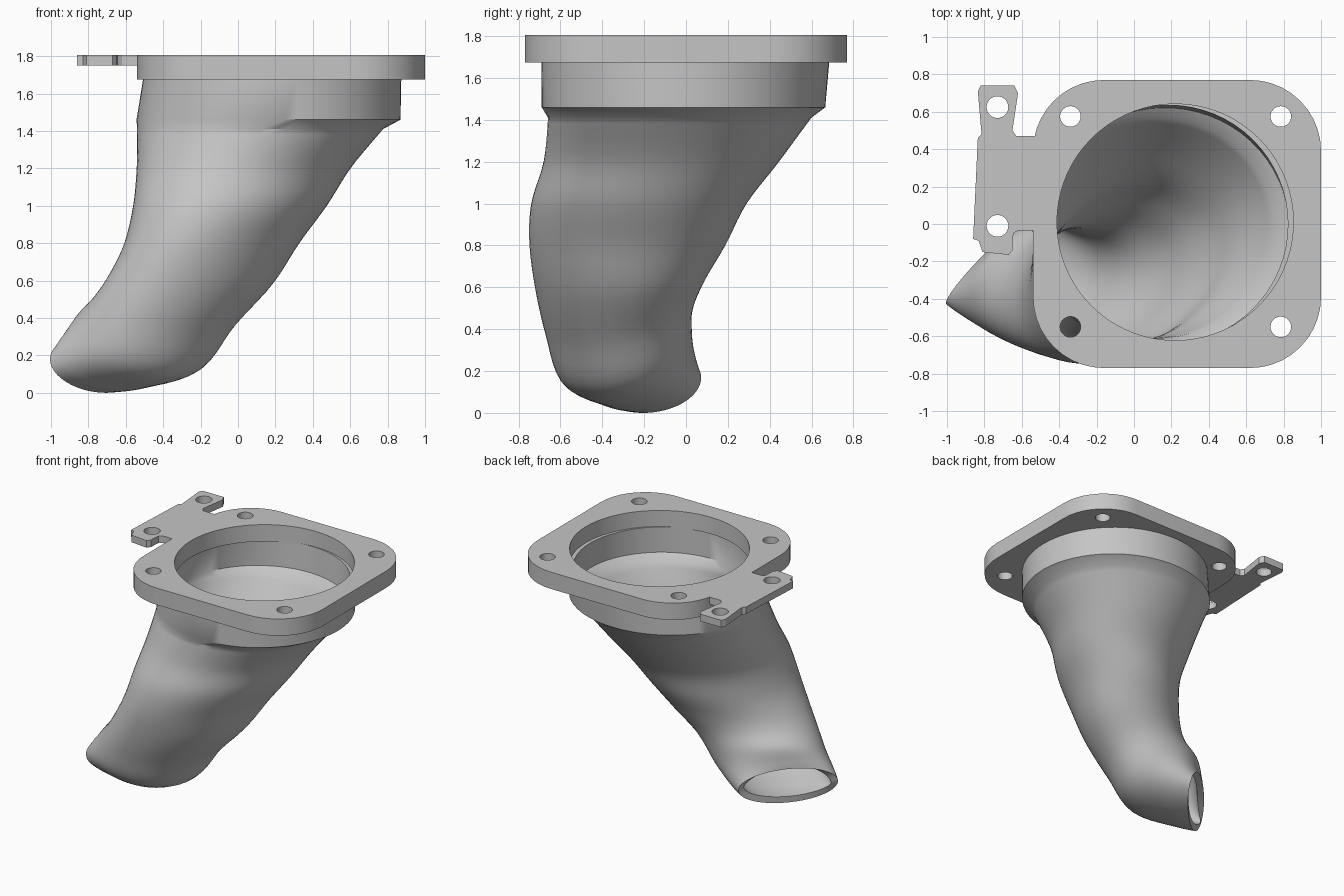
import bpy
import bmesh
from math import sin, cos, pi, radians
from mathutils import Vector

default = bpy.data.objects.get("Cube")
if default:
    bpy.data.objects.remove(default)

# Single material
grey = bpy.data.materials.new("plain grey")
grey.use_nodes = True
shade = (0.56, 0.56, 0.56, 1)
grey.diffuse_color = shade
grey.node_tree.nodes["Principled BSDF"].inputs["Base Color"].default_value = shade

TOP = 1.805


def finish(obj, angle):
    """Turn curves and modifiers into a clean mesh, then shade it."""
    bpy.ops.object.select_all(action="DESELECT")
    obj.select_set(True)
    bpy.context.view_layer.objects.active = obj
    bpy.ops.object.convert(target="MESH")
    bm = bmesh.new()
    bm.from_mesh(obj.data)
    bmesh.ops.remove_doubles(bm, verts=bm.verts, dist=0.0005)
    bmesh.ops.recalc_face_normals(bm, faces=bm.faces)
    bm.to_mesh(obj.data)
    bm.free()
    obj.data.materials.clear()
    obj.data.materials.append(grey)
    bpy.ops.object.shade_smooth_by_angle(angle=radians(angle))


def arc(cx, cy, r, start, end, steps):
    turn = [start + (end - start) * i / steps for i in range(steps + 1)]
    return [(cx + r * cos(t), cy + r * sin(t)) for t in turn]


def circle(cx, cy, r, steps=32):
    return arc(cx, cy, r, 0, 2 * pi, steps)[:-1]


def plate(name, loops, bottom):
    """Flat plate: the first loop is the outline, the others are holes."""
    curve = bpy.data.curves.new(name, "CURVE")
    curve.dimensions = "2D"
    curve.fill_mode = "BOTH"
    curve.extrude = (TOP - bottom) / 2
    for loop in loops:
        spline = curve.splines.new("POLY")
        spline.points.add(len(loop) - 1)
        for point, (x, y) in zip(spline.points, loop):
            point.co = (x, y, 0, 1)
        spline.use_cyclic_u = True
    obj = bpy.data.objects.new(name, curve)
    obj.location.z = (TOP + bottom) / 2
    bpy.context.collection.objects.link(obj)
    finish(obj, 30)


# Square mounting flange with round corners, a large bore and four bolt holes
outline = []
for k, (sx, sy) in enumerate([(1, 1), (-1, 1), (-1, -1), (1, -1)]):
    outline += arc(0.23 + 0.39 * sx, 0.39 * sy, 0.38, k * pi / 2, (k + 1) * pi / 2, 10)
bolts = [circle(x, y, 0.055) for x in (-0.34, 0.785) for y in (-0.55, 0.575)]
plate("mounting_flange", [outline, circle(0.22, 0.01, 0.632, 72)] + bolts, 1.675)

# Thin side bracket with two ears
bracket = [(-0.53, 0.47), (-0.63, 0.47), (-0.65, 0.5), (-0.62, 0.7), (-0.64, 0.74),
           (-0.82, 0.74), (-0.835, 0.71), (-0.815, 0.48), (-0.835, 0.46),
           (-0.86, -0.08), (-0.83, -0.09), (-0.81, -0.15), (-0.67, -0.165),
           (-0.65, -0.14), (-0.645, -0.05), (-0.62, -0.035), (-0.53, -0.035)]
plate("side_bracket", [bracket] + [circle(-0.73, y, 0.058) for y in (-0.01, 0.625)], 1.75)

# Duct sections: centre, vector to the outer side of the bend, sideways half width
collar = [((0.183, -0.003, 1.68), (0.488, -0.485, 0), 0.69),
          ((0.163, -0.012, 1.46), (0.51, -0.47, 0), 0.69)]
sweep = [((0.118, -0.03, 1.41), (0.47, -0.43, 0), 0.65),
         ((0.03, -0.118, 1.2), (0.38, -0.365, 0), 0.605),
         ((-0.043, -0.225, 1), (0.325, -0.32, 0), 0.57),
         ((-0.14, -0.28, 0.8), (0.285, -0.285, 0), 0.525),
         ((-0.25, -0.315, 0.61), (0.28, -0.225, -0.04), 0.475),
         ((-0.39, -0.32, 0.44), (0.235, -0.19, -0.11), 0.42),
         ((-0.52, -0.29, 0.28), (0.21, -0.16, -0.18), 0.39),
         ((-0.67, -0.22, 0.19), (0.11, -0.07, -0.17), 0.37),
         ((-0.75, -0.18, 0.153), (0.045, -0.025, -0.153), 0.355)]


def flat(section):
    return Vector((*section[0], *section[1], section[2]))


def smooth(keys, steps):
    """Smooth interpolation through all sections."""
    keys = [keys[0]] + keys + [keys[-1]]
    result = []
    for a, b, c, d in zip(keys, keys[1:], keys[2:], keys[3:]):
        for i in range(steps):
            t = i / steps
            result.append(b + (c - a) * (t / 2)
                          + (a * 2 - b * 5 + c * 4 - d) * (t * t / 2)
                          + (b * 3 - a - c * 3 + d) * (t ** 3 / 2))
    return result + [keys[-1]]


# Curved tapering duct, lofted and given an inward wall
SIDES = 64
across = Vector((1, 1, 0)).normalized()
bm = bmesh.new()
rings = []
for s in [flat(c) for c in collar] + smooth([flat(c) for c in sweep], 5):
    centre, outer, side = Vector(s[0:3]), Vector(s[3:6]), across * s[6]
    angles = [2 * pi * j / SIDES for j in range(SIDES)]
    rings.append([bm.verts.new(centre + side * cos(t) + outer * sin(t)) for t in angles])
for upper, lower in zip(rings, rings[1:]):
    for j in range(SIDES):
        k = (j + 1) % SIDES
        bm.faces.new((upper[j], upper[k], lower[k], lower[j]))
mesh = bpy.data.meshes.new("curved_duct")
bm.to_mesh(mesh)
bm.free()
duct = bpy.data.objects.new("curved_duct", mesh)
bpy.context.collection.objects.link(duct)
wall = duct.modifiers.new("wall", "SOLIDIFY")
wall.thickness = 0.05
wall.offset = -1
finish(duct, 35)
